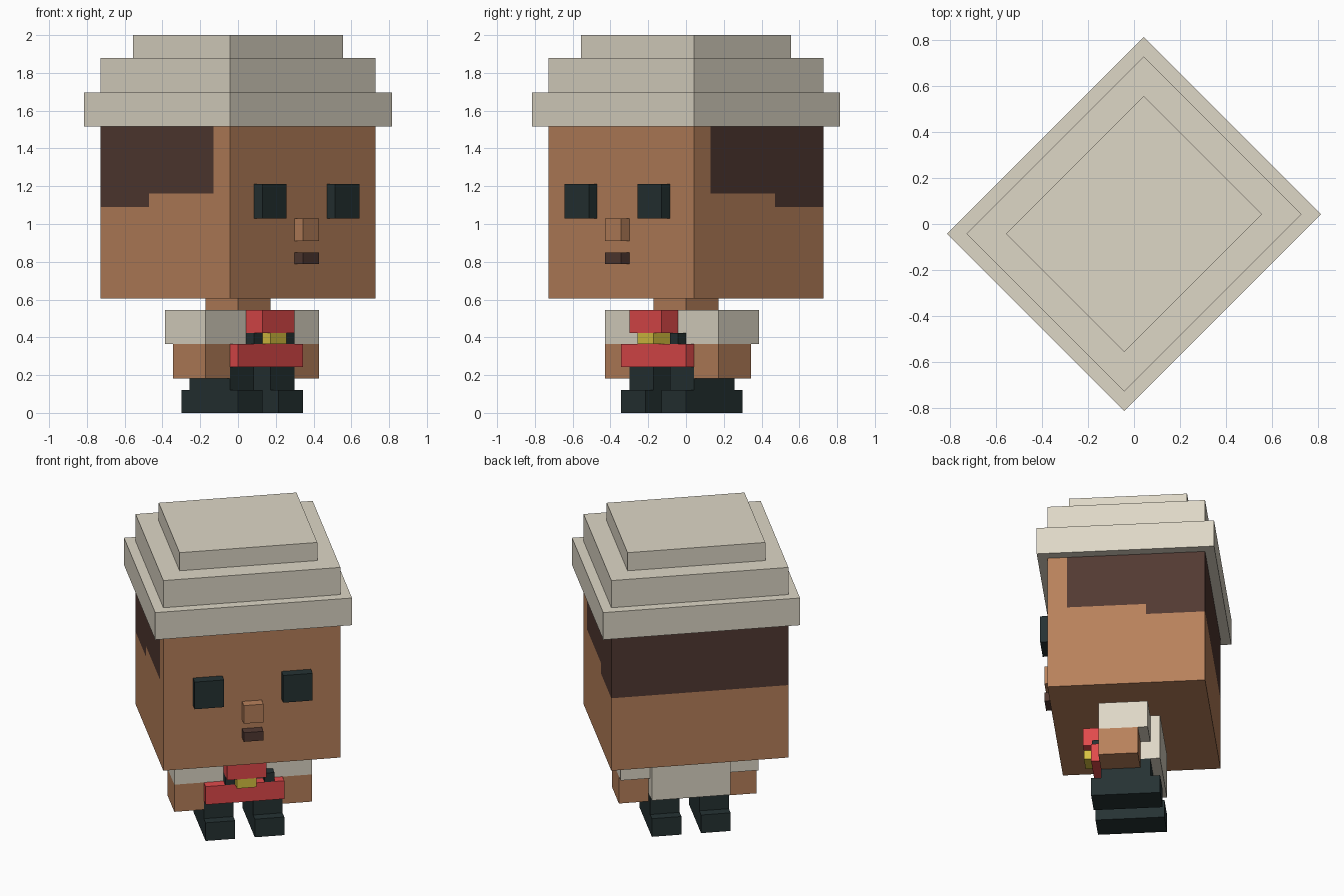
import bpy
import bmesh
from math import radians
from mathutils import Matrix, Vector

default = bpy.data.objects.get("Cube")
if default:
    bpy.data.objects.remove(default, do_unlink=True)

UNIT = 2 / 33                                # one block of the grid
TURN = Matrix.Rotation(radians(45), 4, "Z")  # the figure stands turned
PLACE = TURN @ Matrix.Scale(UNIT, 4)


def make_material(name, rgb):
    linear = [((c / 255 + 0.055) / 1.055) ** 2.4 for c in rgb] + [1]
    mat = bpy.data.materials.new(name)
    mat.use_nodes = True
    mat.diffuse_color = linear
    mat.node_tree.nodes["Principled BSDF"].inputs["Base Color"].default_value = linear
    return mat


skin = make_material("skin", (184, 129, 91))
cream = make_material("cream cloth", (222, 215, 198))
red = make_material("red cloth", (224, 74, 75))
yellow = make_material("yellow metal", (215, 193, 65))
dark = make_material("dark teal", (37, 50, 51))
brown = make_material("dark brown", (82, 57, 50))


def box_mesh(x, y, z):
    """Box in block units from (min, max) pairs."""
    bm = bmesh.new()
    bmesh.ops.create_cube(bm, size=1)
    size = Vector((x[1] - x[0], y[1] - y[0], z[1] - z[0]))
    centre = Vector((sum(x), sum(y), sum(z))) / 2
    bmesh.ops.scale(bm, vec=size, verts=bm.verts)
    bmesh.ops.translate(bm, vec=centre, verts=bm.verts)
    return bm


def finish(name, bm, *mats):
    bmesh.ops.transform(bm, matrix=PLACE, verts=bm.verts)
    mesh = bpy.data.meshes.new(name)
    bm.to_mesh(mesh)
    bm.free()
    for mat in mats:
        mesh.materials.append(mat)
    obj = bpy.data.objects.new(name, mesh)
    bpy.context.collection.objects.link(obj)
    return obj


def box(name, x, y, z, mat):
    return finish(name, box_mesh(x, y, z), mat)


def pair(name, x, y, z, mat):
    box("left_" + name, x, y, z, mat)
    box("right_" + name, (-x[1], -x[0]), y, z, mat)


# Head, cut along the hairline so hair is coloured by region
HAIR_FRONT, HAIR_STEP, HAIR_HIGH, HAIR_LOW = -6, 2, 19.17, 18
head = box_mesh((-9, 9), (-8, 8), (10, 25))
cuts = [((0, HAIR_FRONT, 0), (0, 1, 0)), ((0, HAIR_STEP, 0), (0, 1, 0)),
        ((0, 0, HAIR_HIGH), (0, 0, 1)), ((0, 0, HAIR_LOW), (0, 0, 1))]
for point, normal in cuts:
    bmesh.ops.bisect_plane(head, geom=head.verts[:] + head.edges[:] + head.faces[:],
                           plane_co=point, plane_no=normal)
for face in head.faces:
    c = face.calc_center_median()
    edge = HAIR_LOW if c.y > HAIR_STEP else HAIR_HIGH
    face.material_index = int(c.y > HAIR_FRONT and c.z > edge)
finish("head", head, skin, brown)

# Stepped hat
box("hat_brim", (-10, 10), (-9, 9), (25, 28), cream)
box("hat_middle", (-9, 9), (-8, 8), (28, 31), cream)
box("hat_top", (-7, 7), (-6, 6), (31, 33), cream)

# Face
pair("eye", (3, 6), (-9, -8), (17, 20), dark)
box("nose", (-1, 1), (-9, -8), (15, 17), skin)
box("mouth", (-1, 1), (-9, -8), (13, 14), brown)

# Body and arms
box("neck", (-2, 2), (-2, 2), (9, 10), skin)
box("torso", (-4, 4), (-3, 3), (4, 9), cream)
pair("sleeve", (4, 7), (-3, 2), (6, 9), cream)
pair("forearm", (4, 7), (-3, 1), (3, 6), skin)

# Red scarf, sash and buckle
box("scarf", (-2, 2), (-5, -3), (7, 9), red)
box("sash", (-4, 4), (-4, -3), (4, 6), red)
box("buckle", (-1, 1), (-5, -3), (6, 7), yellow)
box("right_clasp", (-2, -1), (-4, -3), (6, 7), dark)
box("left_clasp", (2, 3), (-4, -3), (6, 7), dark)

# Legs and boots
pair("leg", (1, 4), (-3, 2), (2, 4), dark)
pair("boot", (1, 4), (-4, 3), (0, 2), dark)
